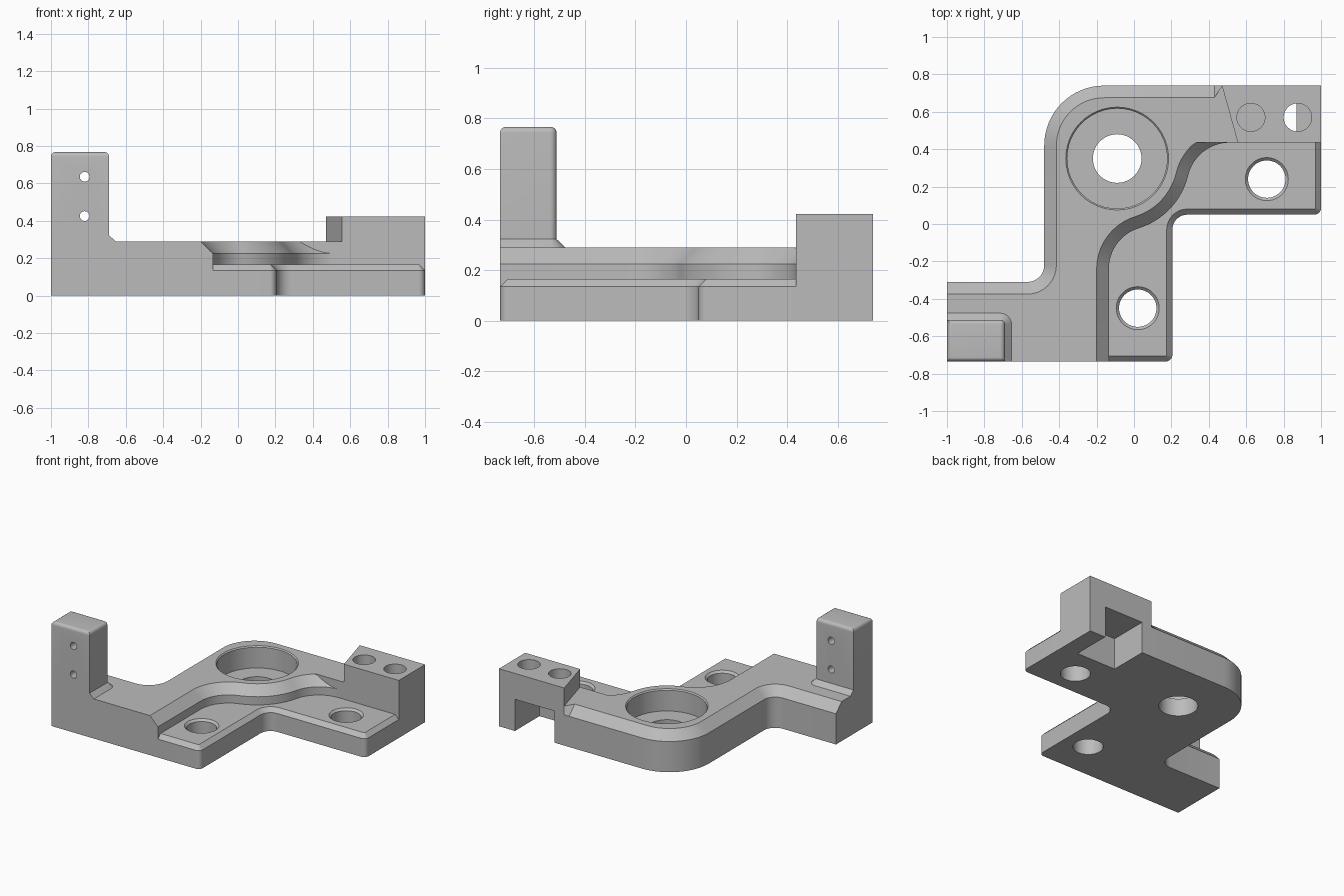
import bpy, bmesh, math
from mathutils import Vector

if "Cube" in bpy.data.objects:
    bpy.data.objects.remove(bpy.data.objects["Cube"])

GREY = (0.5, 0.5, 0.5, 1)
metal = bpy.data.materials.new("plain grey metal")
metal.use_nodes = True
metal.diffuse_color = GREY
metal.node_tree.nodes["Principled BSDF"].inputs["Base Color"].default_value = GREY


def arc(center, r, start, end, n=16):
    """Points on an arc, angles in radians."""
    return [Vector((center[0] + r * math.cos(start + (end - start) * i / n),
                    center[1] + r * math.sin(start + (end - start) * i / n))) for i in range(n + 1)]


def outline(corners):
    """Corners are (x, y, fillet radius, inset of the edge that follows)."""
    points, insets = [], []
    for i, (x, y, r, inset) in enumerate(corners):
        p = Vector((x, y))
        if r == 0:
            points.append(p)
            insets.append(inset)
            continue
        before, after = corners[i - 1], corners[(i + 1) % len(corners)]
        u = (Vector(before[:2]) - p).normalized()
        v = (Vector(after[:2]) - p).normalized()
        half = u.angle(v) / 2
        center = p + (u + v).normalized() * r / math.sin(half)
        first = p + u * r / math.tan(half) - center
        last = p + v * r / math.tan(half) - center
        a = math.atan2(first.y, first.x)
        turn = math.atan2(first.x * last.y - first.y * last.x, first.dot(last))
        n = 16 if r > 0.2 else 8
        points += arc(center, r, a, a + turn, n)
        insets += [max(before[3], inset, key=abs)] * n + [inset]
    return points, insets


def inset_points(points, insets):
    """Move each edge of a counter-clockwise outline inward by its own inset."""
    result = []
    for i, p in enumerate(points):
        a, b = (p - points[i - 1]).normalized(), (points[(i + 1) % len(points)] - p).normalized()
        na, nb = Vector((-a.y, a.x)), Vector((-b.y, b.x))
        da, db = insets[i - 1], insets[i]
        det = na.x * nb.y - na.y * nb.x
        if abs(det) < 0.35:
            result.append(p + (na + nb).normalized() * max(da, db, key=abs))
        else:
            result.append(p + Vector((da * nb.y - db * na.y, db * na.x - da * nb.x)) / det)
    return result


def loft(name, rings):
    """Solid through rings of 3D points, capped at both ends."""
    bm = bmesh.new()
    rows = [[bm.verts.new(p) for p in ring] for ring in rings]
    n = len(rows[0])
    for low, high in zip(rows, rows[1:]):
        for i in range(n):
            j = (i + 1) % n
            bm.faces.new((low[i], low[j], high[j], high[i]))
    bm.faces.new(rows[0][::-1])
    bm.faces.new(rows[-1])
    bmesh.ops.remove_doubles(bm, verts=bm.verts, dist=1e-5)
    bmesh.ops.recalc_face_normals(bm, faces=bm.faces)
    mesh = bpy.data.meshes.new(name)
    bm.to_mesh(mesh)
    bm.free()
    mesh.materials.append(metal)
    obj = bpy.data.objects.new(name, mesh)
    bpy.context.collection.objects.link(obj)
    return obj


def at(points, z):
    return [(p.x, p.y, z) for p in points]


def turned(center, profile):
    """Round cutter from (radius, height) pairs."""
    return loft("cutter", [at(arc(center, r, 0, math.tau, 48)[:-1], z) for r, z in profile])


def finish(obj, cutters):
    """Cut the holes, then smooth the round surfaces."""
    bpy.ops.object.select_all(action="DESELECT")
    obj.select_set(True)
    bpy.context.view_layer.objects.active = obj
    for cutter in cutters:
        cutter.hide_render = True
        mod = obj.modifiers.new("hole", "BOOLEAN")
        mod.operation, mod.solver, mod.object = "DIFFERENCE", "EXACT", cutter
        bpy.ops.object.modifier_apply(modifier=mod.name)
        bpy.data.objects.remove(cutter)
    bpy.ops.object.shade_smooth_by_angle(angle=math.radians(30))


# Shared S-shaped step between the raised body and the low flange
BORE = Vector((-0.09, 0.35))
FRONT, BACK, WALL = -0.735, 0.74, 0.435
R_STEP, R_BORE, CUT = 0.2276, 0.39, 0.065
low_c, high_c = Vector((0.093, -0.24)), Vector((0.511, WALL - R_STEP))
to_low, to_high = low_c - BORE, high_c - BORE
a_low, a_high = math.atan2(to_low.y, to_low.x), math.atan2(to_high.y, to_high.x)
step = [Vector((-0.135, FRONT))]
step += arc(low_c, R_STEP, math.pi, a_low + math.pi)
step += arc(BORE, R_BORE, a_low, a_high)[1:-1]
step += arc(high_c, R_STEP, a_high + math.pi, math.pi / 2)

# Raised body with sloped shoulders
pts, ins = outline([(-1, FRONT, 0, 0)] + [(p.x, p.y, 0, CUT) for p in step[:-1]] + [
    (step[-1].x, WALL, 0, 0), (0.555, WALL, 0, 0), (0.47, BACK, 0, 0), (0.43, BACK, 0, CUT),
    (-0.48, BACK, 0.32, CUT), (-0.48, -0.31, 0.09, CUT), (-1, -0.31, 0, 0)])
shoulder, rim = [], []
for p, q in zip(pts, inset_points(pts, ins)):
    t = 1
    if p.x > 0 and p.y < WALL + 0.001 and q.y > WALL + 0.001:   # shoulder dies into the wall
        t = max(0, (WALL - p.y) / (q.y - p.y))
    m = p.lerp(q, t)
    shoulder.append((m.x, m.y, 0.225 + CUT * t))
    rim.append((m.x, m.y, 0.29))
body = loft("raised_body", [at(pts, 0), at(pts, 0.225), shoulder, rim])
finish(body, [turned(BORE, [(0.13, -0.1), (0.13, 0.13), (0.267, 0.13), (0.267, 0.282), (0.283, 0.298)])])

# Low flange with a chamfered outer edge and two bolt holes
pts, ins = outline([(p.x, p.y, 0, 0) for p in step[:0:-1]] + [
    (-0.135, FRONT, 0, 0.03), (0.205, FRONT, 0.035, 0.03), (0.205, 0.05, 0.08, 0.03),
    (1, 0.05, 0.035, 0.03), (1, WALL, 0, 0)])
flange = loft("flange", [at(pts, 0), at(pts, 0.135), at(inset_points(pts, ins), 0.165)])
finish(flange, [turned(c, [(0.1, -0.1), (0.1, 0.15), (0.13, 0.18)])
                for c in ((0.02, -0.45), (0.71, 0.24))])


def box_cutter(x0, x1, y0, y1, z0, z1):
    base = [Vector(c) for c in ((x0, y0), (x1, y0), (x1, y1), (x0, y1))]
    return loft("cutter", [at(base, z0), at(base, z1)])


# Corner block: slot under the back, one open hole and one blind hole
pts, _ = outline([(0.555, WALL, 0, 0), (1, WALL, 0, 0), (1, BACK, 0, 0), (0.47, BACK, 0, 0)])
block = loft("corner_block", [at(pts, 0), at(pts, 0.422)])
finish(block, [box_cutter(0.55, 0.87, 0.455, 0.9, -0.1, 0.232),
               turned((0.875, 0.57), [(0.075, 0.22), (0.075, 0.5)]),
               turned((0.625, 0.57), [(0.075, 0.28), (0.075, 0.5)])])

# Upright post with a flared foot, soft top and two cross holes
SIDE, REAR = -0.69, -0.512
corners = [(-1, FRONT, 0), (SIDE, FRONT, 0), (SIDE, REAR, 0.025), (-1, REAR, 0)]


def post_ring(insets, z):
    pts, ins = outline([c + (d,) for c, d in zip(corners, insets)])
    return at(inset_points(pts, ins), z)


rings = [post_ring((0, -0.035, -0.035, 0), 0.29), post_ring((0, 0, 0, 0), 0.323)]
for i in range(7):
    a = i / 6 * math.pi / 2
    rings.append(post_ring([0.024 * (1 - math.cos(a))] * 4, 0.743 + 0.024 * math.sin(a)))
post = loft("upright_post", rings)
holes = []
for z in (0.425, 0.635):
    ring = arc((-0.82, z), 0.026, 0, math.tau, 24)[:-1]
    holes.append(loft("cutter", [[(p.x, y, p.y) for p in ring] for y in (-0.9, -0.3)]))
finish(post, holes)
